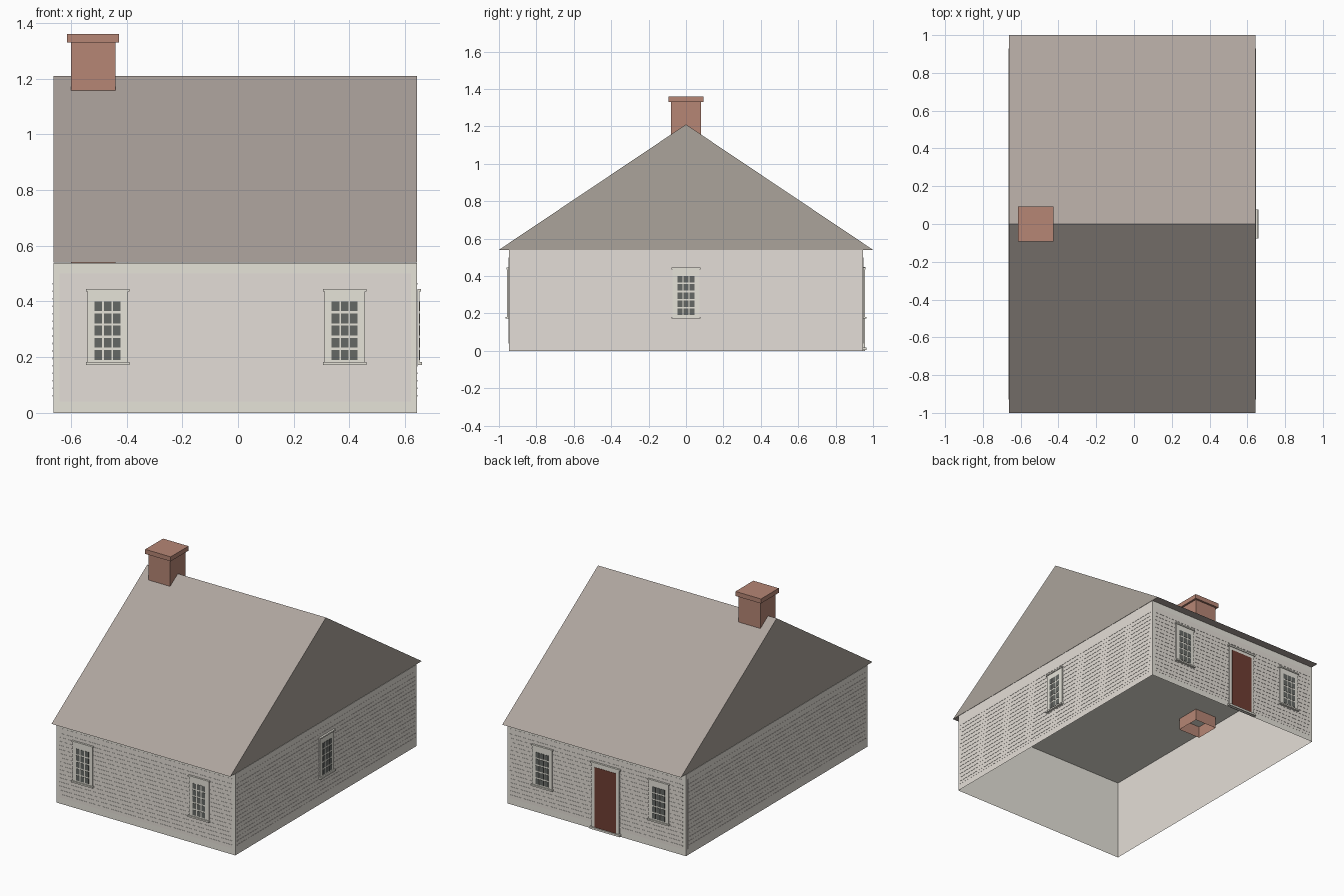
import bpy, bmesh
from mathutils import Vector, Matrix

cube = bpy.data.objects.get("Cube")
if cube:
    bpy.data.objects.remove(cube, do_unlink=True)


def material(name, hex_code):
    srgb = [int(hex_code[i:i + 2], 16) / 255 for i in (0, 2, 4)]
    colour = [((c + 0.055) / 1.055) ** 2.4 for c in srgb] + [1]
    mat = bpy.data.materials.new(name)
    mat.use_nodes = True
    mat.diffuse_color = colour
    mat.node_tree.nodes["Principled BSDF"].inputs["Base Color"].default_value = colour
    return mat


TRIM = material("cream trim", "e6e3d9")
SIDING = material("warm white siding", "e4ded7")
ROOF = material("roof grey brown", "aea49e")
GABLE = material("gable grey", "aba49b")
BRICK = material("brick", "b68675")
GLASS = material("dark glass", "656865")
DOOR = material("dark red door", "703e33")

# House extents
X0, X1, Y, EAVE, RIDGE = -0.663, 0.643, 0.947, 0.54, 1.21


def finish(name, bm, *mats):
    bmesh.ops.recalc_face_normals(bm, faces=bm.faces)
    mesh = bpy.data.meshes.new(name)
    bm.to_mesh(mesh)
    bm.free()
    for mat in mats:
        mesh.materials.append(mat)
    obj = bpy.data.objects.new(name, mesh)
    bpy.context.collection.objects.link(obj)
    return obj


def add_box(bm, lo, hi):
    lo, hi = Vector(lo), Vector(hi)
    mat = Matrix.Translation((lo + hi) / 2) @ Matrix.Diagonal((*(hi - lo), 1))
    bmesh.ops.create_cube(bm, size=1, matrix=mat)


def floorless_box(name, lo, hi, mat, end_mat):
    """A shell without a floor; faces turned to x take end_mat."""
    bm = bmesh.new()
    add_box(bm, lo, hi)
    bm.normal_update()
    floor = [f for f in bm.faces if f.normal.z < -0.5]
    bmesh.ops.delete(bm, geom=floor, context="FACES")
    for f in bm.faces:
        f.material_index = 1 if abs(f.normal.x) > 0.5 else 0
    return finish(name, bm, mat, end_mat)


# Each side turns (along, outward, height) points into world points
SIDES = {
    "front": lambda u, d, z: (u, -Y - d, z),
    "back": lambda u, d, z: (u, Y + d, z),
    "right": lambda u, d, z: (X1 + d, u, z),
    "left": lambda u, d, z: (X0 - d, u, z),
}


def wall_boxes(name, side, boxes, mat):
    """Boxes on a wall, each given as (u0, u1, z0, z1, depth)."""
    bm = bmesh.new()
    place = SIDES[side]
    for u0, u1, z0, z1, depth in boxes:
        a, b = place(u0, 0.0006, z0), place(u1, depth, z1)
        add_box(bm, [min(p) for p in zip(a, b)], [max(p) for p in zip(a, b)])
    return finish(name, bm, mat)


# Walls and ceiling, open below
floorless_box("walls", (X0, -Y, 0), (X1, Y, EAVE - 0.002), TRIM, SIDING)

# Roof prism with gable ends
bm = bmesh.new()
ends = [[bm.verts.new((x, y, z)) for y, z in ((-1, EAVE), (1, EAVE), (0, RIDGE))] for x in (X0, X1)]
for end in ends:
    bm.faces.new(end).material_index = 1
for i in range(3):
    j = (i + 1) % 3
    bm.faces.new((ends[0][i], ends[0][j], ends[1][j], ends[1][i]))
finish("roof", bm, ROOF, GABLE)

# Chimney stack and cap
CX = -0.52
floorless_box("chimney_stack", (CX - 0.08, -0.08, 0.46), (CX + 0.08, 0.08, 1.34), BRICK, BRICK)
bm = bmesh.new()
add_box(bm, (CX - 0.093, -0.093, 1.33), (CX + 0.093, 0.093, 1.36))
finish("chimney_cap", bm, BRICK)

# Siding: a thin panel with a narrow raised lip at the foot of each board
BOARDS, STEP = 16, 0.0268
for side in SIDES:
    u0, u1 = (X0 + 0.022, X1 - 0.022) if side in ("front", "back") else (-0.93, 0.93)
    wall_boxes(side + "_siding", side, [(u0, u1, 0.04, 0.5, 0.0014)], SIDING)
    lips = [(u0, u1, 0.0585 + i * STEP, 0.0645 + i * STEP, 0.0028) for i in range(BOARDS)]
    wall_boxes(side + "_board_lips", side, lips, SIDING)


def window(name, side, c):
    # Casing, header and sill
    wall_boxes(name + "_casing", side, [
        (c - 0.073, c + 0.073, 0.175, 0.44, 0.009),
        (c - 0.078, c + 0.078, 0.436, 0.445, 0.014),
        (c - 0.078, c + 0.078, 0.172, 0.182, 0.017)], TRIM)
    # Three by five panes
    panes = []
    for col in range(3):
        for row in range(5):
            u, z = c + (col - 1) * 0.033, 0.208 + row * 0.0437
            panes.append((u - 0.0135, u + 0.0135, z - 0.0175, z + 0.0175, 0.0105))
    wall_boxes(name + "_panes", side, panes, GLASS)


for side in ("front", "back"):
    window(side + "_window_a", side, -0.468)
    window(side + "_window_b", side, 0.383)
window("right_window", "right", 0)

# Back door with trim, header and threshold
D = -0.08
wall_boxes("door_trim", "back", [
    (D - 0.1, D + 0.1, 0, 0.44, 0.009),
    (D - 0.11, D + 0.11, 0.436, 0.447, 0.014),
    (D - 0.11, D + 0.11, 0.005, 0.018, 0.018)], TRIM)
wall_boxes("door_panel", "back", [(D - 0.078, D + 0.078, 0.018, 0.415, 0.011)], DOOR)
